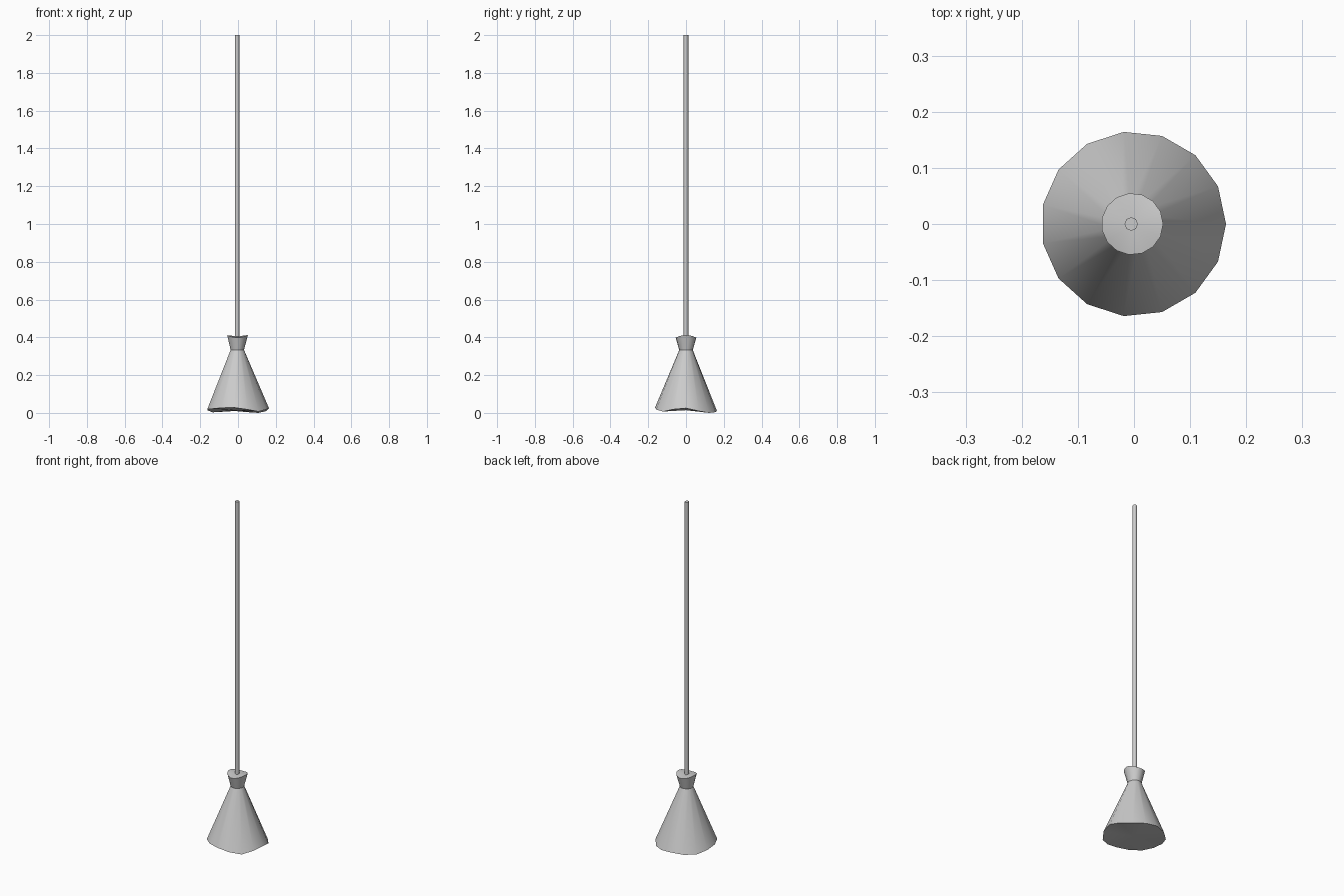
import bpy, bmesh
from math import cos, sin, tau, radians

if "Cube" in bpy.data.objects:
    bpy.data.objects.remove(bpy.data.objects["Cube"])


def loft(name, rings, smooth_angle):
    """rings: (centre x, radius, list of heights, one per side), bottom to top."""
    bm = bmesh.new()
    n = len(rings[0][2])
    loops = []
    for cx, r, heights in rings:
        loops.append([bm.verts.new((cx + r * cos(tau * i / n), r * sin(tau * i / n), z))
                      for i, z in enumerate(heights)])
    for low, high in zip(loops, loops[1:]):
        for i in range(n):
            j = (i + 1) % n
            bm.faces.new((low[i], low[j], high[j], high[i]))
    # fan caps follow the uneven rims
    for loop, (cx, r, heights), flip in ((loops[0], rings[0], True), (loops[-1], rings[-1], False)):
        c = bm.verts.new((cx, 0, sum(heights) / n))
        for i in range(n):
            a, b = loop[i], loop[(i + 1) % n]
            bm.faces.new((b, a, c) if flip else (a, b, c))
    bmesh.ops.recalc_face_normals(bm, faces=bm.faces)
    mesh = bpy.data.meshes.new(name)
    bm.to_mesh(mesh)
    bm.free()
    ob = bpy.data.objects.new(name, mesh)
    bpy.context.collection.objects.link(ob)
    bpy.ops.object.select_all(action='DESELECT')
    ob.select_set(True)
    bpy.context.view_layer.objects.active = ob
    bpy.ops.object.shade_smooth_by_angle(angle=radians(smooth_angle))
    return ob


SIDES = 15
# uneven lower rim, counter-clockwise from +x
rim = [.025, .010, .0, .004, .010, .006, .003, .014,
       .020, .022, .027, .028, .018, .007, .019]
neck = [.333] * SIDES
collar_top = [.405 + .007 * cos(2 * tau * i / SIDES) for i in range(SIDES)]

# conical shade
loft("shade", [(-.001, .165, rim), (-.004, .036, neck)], 35)
# flared collar above the neck
loft("collar", [(-.004, .036, neck), (-.003, .055, collar_top)], 35)
# hanging rod
loft("rod", [(-.005, .012, [.38] * 8), (-.005, .012, [2.0] * 8)], 50)
